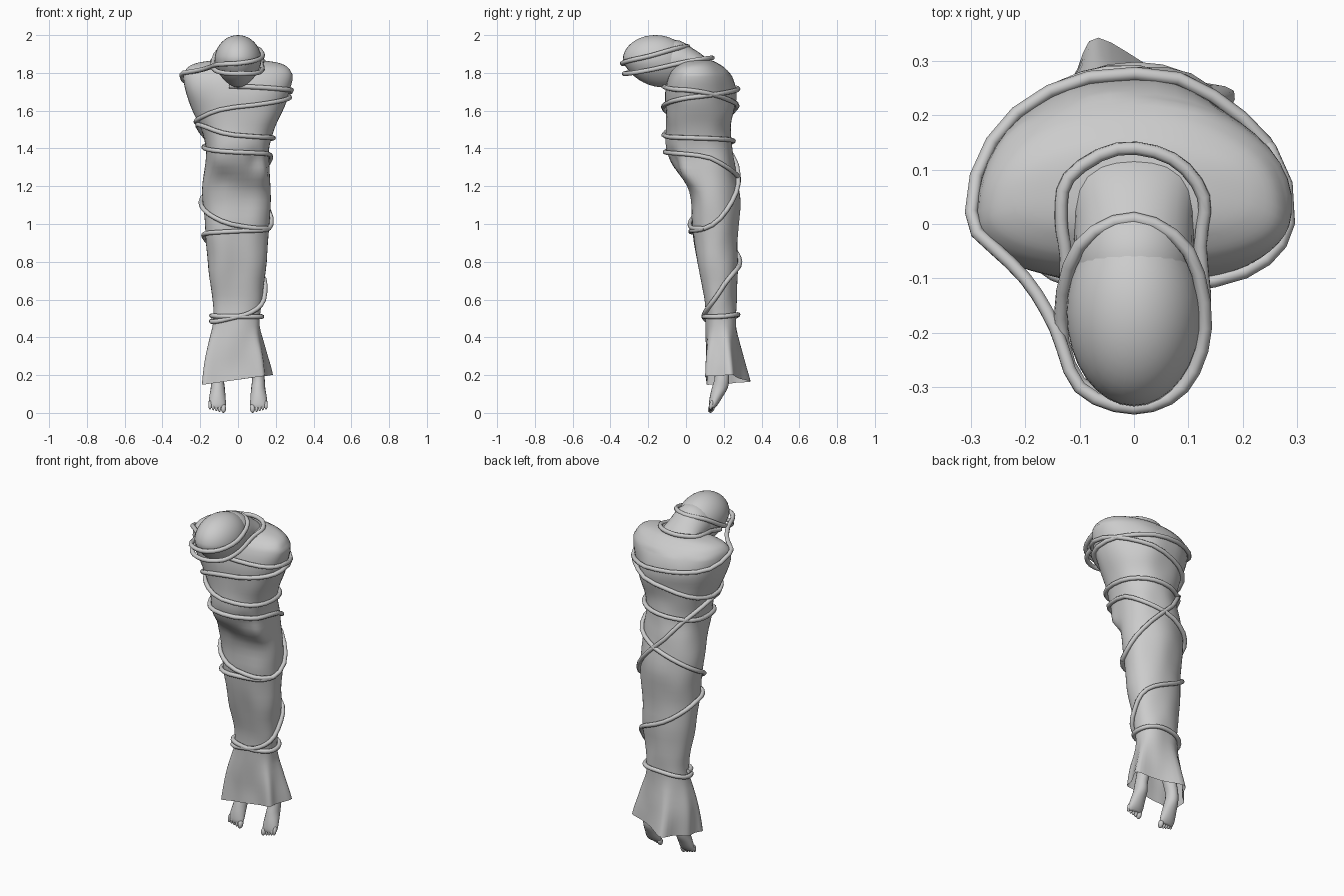
import bpy, bmesh, math
from mathutils import Vector, noise

if "Cube" in bpy.data.objects:
    bpy.data.objects.remove(bpy.data.objects["Cube"])

# cloth sections: z, x left, x right, y front, y back, y of widest point
SECTIONS = [
    (0.175, -.150, .140, .105, .285, .18),
    (0.33, -.152, .130, .105, .275, .18),
    (0.50, -.132, .118, .105, .265, .18),
    (0.62, -.142, .130, .095, .268, .18),
    (0.80, -.158, .150, .052, .272, .16),
    (1.00, -.178, .166, .028, .276, .15),
    (1.17, -.186, .170, .018, .275, .14),
    (1.30, -.176, .166, -.065, .262, .11),
    (1.40, -.172, .164, -.098, .248, .08),
    (1.50, -.195, .185, -.104, .248, .06),
    (1.60, -.235, .235, -.106, .260, .04),
    (1.70, -.280, .272, -.110, .268, .02),
    (1.78, -.290, .287, -.095, .245, .02),
    (1.825, -.270, .268, -.065, .207, .03),
    (1.850, -.225, .225, -.030, .170, .05),
    (1.864, -.150, .150, .000, .140, .07),
    (1.870, -.060, .060, .040, .100, .07)]
# cloth lumps over the folded arms and hips: angle, z, amplitude, angle width, z width
LUMPS = [(300, 1.33, -.018, 16, .06), (250, 1.24, -.015, 18, .05), (235, 1.36, .012, 18, .07),
         (318, 1.27, .016, 16, .06), (270, .78, -.012, 22, .12), (90, 1.12, .010, 30, .10),
         (90, 1.5, -.012, 25, .12), (50, 1.72, -.010, 16, .12)]


def interp(keys, t):
    """Smooth curve through tuples whose first item is the parameter."""
    n = len(keys)
    i = 0
    while i < n - 2 and t > keys[i + 1][0]:
        i += 1

    def slope(k, c):
        a, b = keys[max(k - 1, 0)], keys[min(k + 1, n - 1)]
        return (b[c] - a[c]) / (b[0] - a[0])
    a, b = keys[i], keys[i + 1]
    h = b[0] - a[0]
    u = (t - a[0]) / h
    return [(2*u**3 - 3*u*u + 1) * a[c] + (u**3 - 2*u*u + u) * h * slope(i, c)
            + (3*u*u - 2*u**3) * b[c] + (u**3 - u*u) * h * slope(i + 1, c)
            for c in range(1, len(a))]


def power(v, e):
    return math.copysign(abs(v) ** e, v)


def surface(deg, z, off=0.0):
    """Cloth point; 0 is the right side, 90 back, 180 left, 270 front."""
    xl, xr, yf, yb, yc = interp(SECTIONS, z)
    a = math.radians(deg)
    c, s = math.cos(a), math.sin(a)
    e = 0.80 if s < 0 else 0.94
    dx = (xr - xl) / 2 * power(c, e)
    dy = (yc - yf if s < 0 else yb - yc) * power(s, e)
    t = max(0.0, min(1.0, (0.47 - z) / 0.29))
    # hem corners and folds
    for ang, amp in ((208, .062), (318, .035), (22, .058), (108, .065), (165, .02)):
        d = (deg - ang + 180) % 360 - 180
        k = t * amp * math.exp(-(d / 20) ** 2)
        dx += k * math.cos(math.radians(ang))
        dy += k * math.sin(math.radians(ang))
    d = Vector((dx, dy, 0))
    p = Vector(((xl + xr) / 2, yc, z + 0.14 * t * dx)) + d
    n = d.normalized()
    for ang, lz, amp, aw, zw in LUMPS:
        q = (deg - ang + 180) % 360 - 180
        p += n * amp * math.exp(-(q / aw) ** 2 - ((z - lz) / zw) ** 2)
    if z < 1.8:
        p += n * 0.010 * noise.noise(Vector((p.x * 8, p.y * 8, z * 6)))
    return p + n * off


def make_loft(name, rings, cap_start=False, cap_end=True):
    bm = bmesh.new()
    rows = [[bm.verts.new(p) for p in r] for r in rings]
    n = len(rows[0])
    for a, b in zip(rows, rows[1:]):
        for i in range(n):
            j = (i + 1) % n
            bm.faces.new((a[i], a[j], b[j], b[i]))
    if cap_start:
        bm.faces.new(rows[0][::-1])
    if cap_end:
        bm.faces.new(rows[-1])
    return finish(name, bm)


def finish(name, bm):
    bmesh.ops.recalc_face_normals(bm, faces=bm.faces)
    me = bpy.data.meshes.new(name)
    bm.to_mesh(me)
    bm.free()
    for f in me.polygons:
        f.use_smooth = True
    ob = bpy.data.objects.new(name, me)
    bpy.context.collection.objects.link(ob)
    return ob


# wrapped body
zs = [a[0] + (b[0] - a[0]) * k / 4 for a, b in zip(SECTIONS, SECTIONS[1:]) for k in range(4)]
zs.append(SECTIONS[-1][0])
make_loft("shroud_body", [[surface(i * 7.5, z) for i in range(48)] for z in zs])

# bowed head: ellipsoid drawn in towards the chin
bm = bmesh.new()
bmesh.ops.create_uvsphere(bm, u_segments=32, v_segments=20, radius=1)
for v in bm.verts:
    x, y, z = v.co
    low = max(0, -z)
    v.co = (0.124 * x * (1 - 0.22 * low ** 1.5), -0.162 + 0.173 * y + 0.045 * low,
            1.868 + (0.132 if z > 0 else 0.145) * z)
finish("shroud_head", bm)

# neck rising out of the shoulders into the head
neck = [(0, .135, 1.735, .13, .06), (1, .085, 1.805, .122, .070), (2, .01, 1.848, .110, .080),
        (3, -.07, 1.862, .110, .108), (4, -.14, 1.865, .10, .11)]
rings = []
for i in range(17):
    y, z, rx, rz = interp(neck, i / 4)
    rings.append([Vector((rx * math.cos(a), y + rz * .35 * math.sin(a), z + rz * math.sin(a)))
                  for a in (k * math.tau / 24 for k in range(24))])
make_loft("shroud_neck", rings, True)

# hanging feet with toes; the legs lean inwards under the cloth
foot = [(0, .186, .44, .036, .040, -.048), (1, .190, .28, .036, .040, -.02),
        (2, .190, .19, .033, .038, 0), (3, .180, .135, .037, .042, .0),
        (4, .160, .085, .043, .034, .002), (5, .145, .045, .046, .024, .003),
        (6, .138, .026, .040, .014, .003)]
for side, label in ((-1, "left"), (1, "right")):
    cx = side * 0.107
    rings = []
    for i in range(25):
        y, z, rx, ry, lean = interp(foot, i / 4)
        rings.append([Vector((cx + side * lean + rx * math.cos(a), y + ry * math.sin(a), z))
                      for a in (-k * math.tau / 16 for k in range(16))])
    make_loft(label + "_foot", rings, True)
    bm = bmesh.new()
    for k in range(5):
        r = 0.0145 if k == 0 else 0.0095
        made = bmesh.ops.create_uvsphere(bm, u_segments=10, v_segments=8, radius=1)
        tx = cx + side * (-0.030 + (0 if k == 0 else 0.005 + 0.0165 * k))
        tz = 0.024 + 0.0045 * k
        for v in made["verts"]:
            v.co = (tx + v.co.x * r, .134 + v.co.y * r * 1.2 + v.co.z * .005, tz + v.co.z * .024)
    finish(label + "_toes", bm)


# ropes
def make_rope(name, pts):
    cu = bpy.data.curves.new(name, 'CURVE')
    cu.dimensions = '3D'
    cu.bevel_depth = 0.0125
    cu.bevel_resolution = 2
    cu.use_fill_caps = True
    sp = cu.splines.new('POLY')
    sp.points.add(len(pts) - 1)
    for q, p in zip(sp.points, pts):
        q.co = (*p, 1)
    sp.use_smooth = True
    ob = bpy.data.objects.new(name, cu)
    bpy.context.collection.objects.link(ob)
    bpy.ops.object.select_all(action='DESELECT')
    ob.select_set(True)
    bpy.context.view_layer.objects.active = ob
    bpy.ops.object.convert(target='MESH')


def wound(keys, step=15):
    a0, a1 = keys[0][0], keys[-1][0]
    n = round((a1 - a0) / step)
    out = []
    for i in range(n + 1):
        a = a0 + (a1 - a0) * i / n
        out.append(surface(a, interp(keys, a)[0], 0.011))
    return out


def spread(pts, sub=4):
    keys = [(i, *p) for i, p in enumerate(pts)]
    return [Vector(interp(keys, i / sub)) for i in range((len(pts) - 1) * sub + 1)]


make_rope("lower_rope", wound([
    (180, .515), (270, .51), (360, .51), (450, .52), (540, .485), (600, .49), (660, .535),
    (705, .60), (735, .68), (765, .74), (810, .80), (870, .90), (900, .94), (990, .962),
    (1070, .985), (1110, 1.08), (1170, 1.27), (1215, 1.42), (1260, 1.52), (1290, 1.52),
    (1350, 1.47), (1440, 1.455), (1530, 1.44), (1620, 1.405), (1710, 1.38), (1800, 1.36),
    (1840, 1.30), (1890, 1.24), (1980, 1.11), (2030, 1.04), (2080, .985), (2140, .975)]))

# chest rope running up to the head, round it twice and behind the neck
chest = wound([
    (265, 1.73), (330, 1.712), (365, 1.705), (450, 1.62), (530, 1.54), (570, 1.56),
    (630, 1.62), (720, 1.67), (810, 1.715), (870, 1.74), (900, 1.79), (915, 1.80)])
head = spread([
    chest[-1], (-.20, -.10, 1.815), (-.145, -.19, 1.832), (-.10, -.30, 1.845), (0, -.338, 1.85),
    (.09, -.30, 1.865), (.131, -.19, 1.89), (.10, -.05, 1.93), (0, .010, 1.94),
    (-.10, -.04, 1.92), (-.135, -.17, 1.84), (-.10, -.29, 1.805), (0, -.328, 1.795),
    (.10, -.28, 1.80), (.130, -.17, 1.82), (.122, -.04, 1.85), (.128, .05, 1.868),
    (.07, .12, 1.878), (-.03, .138, 1.878), (-.12, .085, 1.87), (-.134, .01, 1.862),
    (-.125, -.06, 1.85), (-.128, -.14, 1.83)], 3)
make_rope("upper_rope", chest + head[1:])
